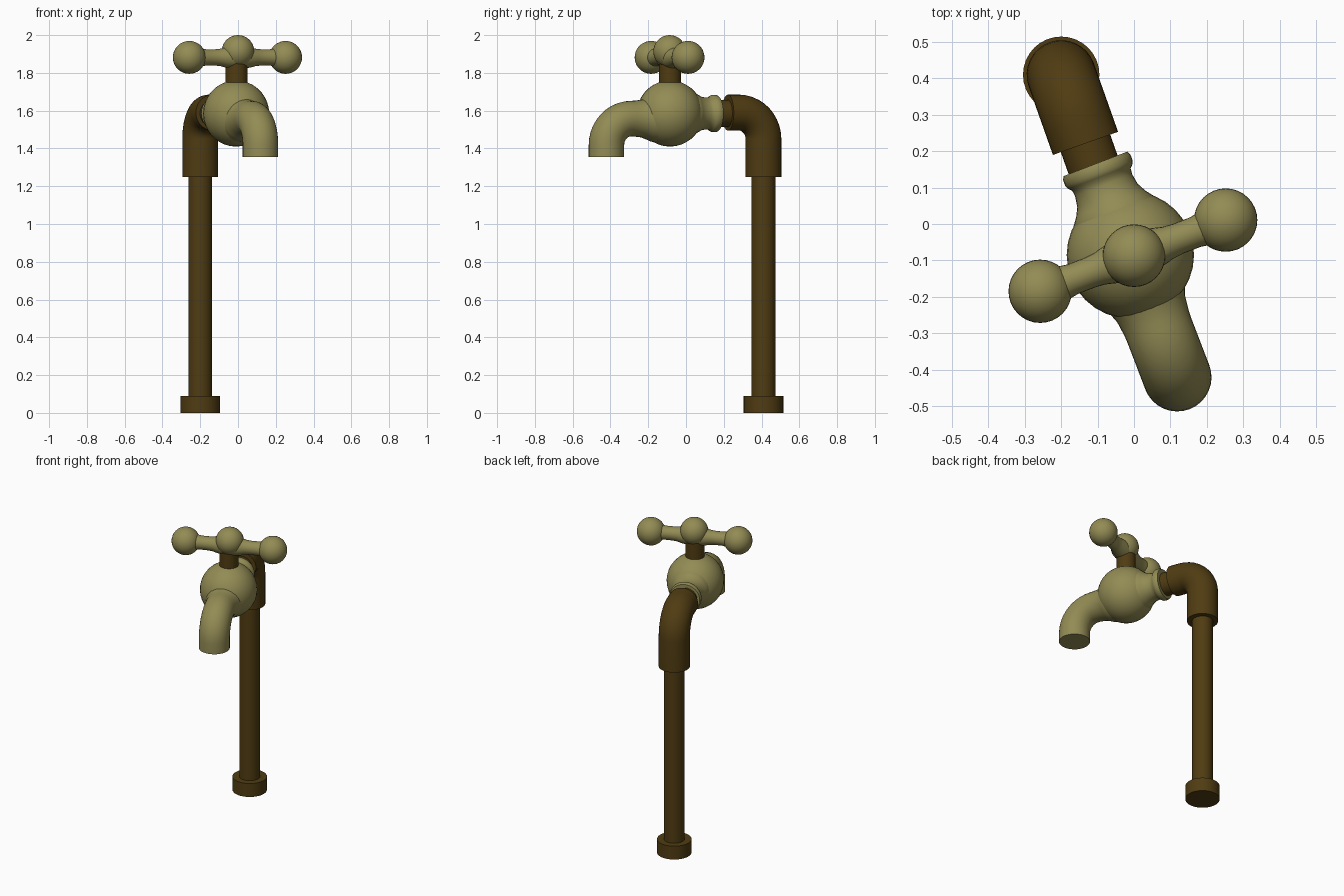
import bpy, bmesh
from math import sin, cos, pi, radians
from mathutils import Vector

if "Cube" in bpy.data.objects:
    bpy.data.objects.remove(bpy.data.objects["Cube"])


def material(name, rgb):
    m = bpy.data.materials.new(name)
    m.diffuse_color = (*rgb, 1)
    m.use_nodes = True
    m.node_tree.nodes["Principled BSDF"].inputs["Base Color"].default_value = m.diffuse_color
    return m


BRASS = material("brass", (0.29, 0.26, 0.09))
IRON = material("dark_pipe", (0.08, 0.045, 0.006))


def finish(ob, name, mat, angle=40):
    ob.name = name
    ob.data.materials.append(mat)
    bpy.ops.object.select_all(action='DESELECT')
    ob.select_set(True)
    bpy.context.view_layer.objects.active = ob
    bpy.ops.object.shade_smooth_by_angle(angle=radians(angle))
    return ob


def sweep(name, path, origin, yaw, mat, sides=32):
    """Round tube through (distance, height, radius) points in an upright plane."""
    fwd = Vector((sin(yaw), -cos(yaw), 0))
    side = Vector((cos(yaw), sin(yaw), 0))
    up = Vector((0, 0, 1))
    bm = bmesh.new()
    rings = []
    for i, (d, h, r) in enumerate(path):
        a, b = path[max(i - 1, 0)], path[min(i + 1, len(path) - 1)]
        t = Vector((b[0] - a[0], b[1] - a[1])).normalized()
        normal = up * t.x - fwd * t.y
        c = Vector(origin) + fwd * d + up * h
        rings.append([bm.verts.new(c + r * (side * cos(k * 2 * pi / sides) + normal * sin(k * 2 * pi / sides)))
                      for k in range(sides)])
    for p, q in zip(rings, rings[1:]):
        for k in range(sides):
            n = (k + 1) % sides
            bm.faces.new((p[k], p[n], q[n], q[k]))
    bm.faces.new(rings[0])
    bm.faces.new(rings[-1])
    bmesh.ops.recalc_face_normals(bm, faces=bm.faces)
    me = bpy.data.meshes.new(name)
    bm.to_mesh(me)
    bm.free()
    ob = bpy.data.objects.new(name, me)
    bpy.context.collection.objects.link(ob)
    return finish(ob, name, mat)


def cylinder(name, x, y, z0, z1, r, mat):
    bpy.ops.mesh.primitive_cylinder_add(vertices=32, radius=r, depth=z1 - z0, location=(x, y, (z0 + z1) / 2))
    return finish(bpy.context.object, name, mat)


def ball(name, loc, r):
    bpy.ops.mesh.primitive_uv_sphere_add(segments=32, ring_count=18, radius=r, location=loc)
    return finish(bpy.context.object, name, BRASS)


def bend(cx, cz, R, a0, a1, r, n=10):
    return [(cx + R * cos(radians(a0 + (a1 - a0) * i / n)),
             cz + R * sin(radians(a0 + (a1 - a0) * i / n)), r) for i in range(n + 1)]


# Standing pipe with its foot
PX, PY = -0.2, 0.41
cylinder("pipe_foot", PX, PY, 0, 0.09, 0.105, IRON)
cylinder("standing_pipe", PX, PY, 0.05, 1.3, 0.063, IRON)

# Elbow and connecting nipple
pipe_yaw = radians(19.5)
sweep("elbow", [(0, 1.25, 0.095)] + bend(0.14, 1.45, 0.14, 180, 90, 0.095) + [(0.2, 1.59, 0.095)],
      (PX, PY, 0), pipe_yaw, IRON)
sweep("nipple", [(0.15, 1.585, 0.072), (0.3, 1.585, 0.072)], (PX, PY, 0), pipe_yaw, IRON)

# Tap body: ball, flared neck with collar, downturned spout
yaw = radians(21)
BX, BY, BZ = -0.01, -0.085, 1.585
base = (BX, BY, BZ)
ball("tap_body", base, 0.175)
sweep("neck_collar", [(-d, 0, r) for d, r in (
    (0.09, 0.12), (0.13, 0.117), (0.15, 0.102), (0.175, 0.089), (0.205, 0.084), (0.222, 0.086),
    (0.23, 0.094), (0.24, 0.099), (0.258, 0.099), (0.268, 0.094))], base, yaw, BRASS)
sweep("spout", [(d, -0.027, r) for d, r in (
    (0.08, 0.125), (0.105, 0.122), (0.13, 0.111), (0.16, 0.1), (0.2, 0.095))]
    + bend(0.22, -0.167, 0.14, 90, 0, 0.094) + [(0.36, -0.23, 0.094)], base, yaw, BRASS)

# Handle: stem, centre knob, cross bar and end knobs
cylinder("stem", BX + 0.002, BY, 1.7, 1.88, 0.058, IRON)
HX, HY = 0.0, -0.087
ball("centre_knob", (HX, HY, 1.914), 0.086)
across = Vector((cos(yaw), sin(yaw), 0))
for s, label in ((-1, "left"), (1, "right")):
    ball(label + "_knob", Vector((HX - 0.003, HY, 1.882)) + across * 0.273 * s, 0.087)
    sweep(label + "_bar", [(0.02, 0, 0.06), (0.07, 0, 0.054), (0.1, 0, 0.046), (0.13, 0, 0.043), (0.18, 0, 0.043),
                           (0.21, 0, 0.048), (0.26, 0, 0.05)],
          (HX, HY, 1.882), yaw + s * pi / 2, BRASS, 24)
